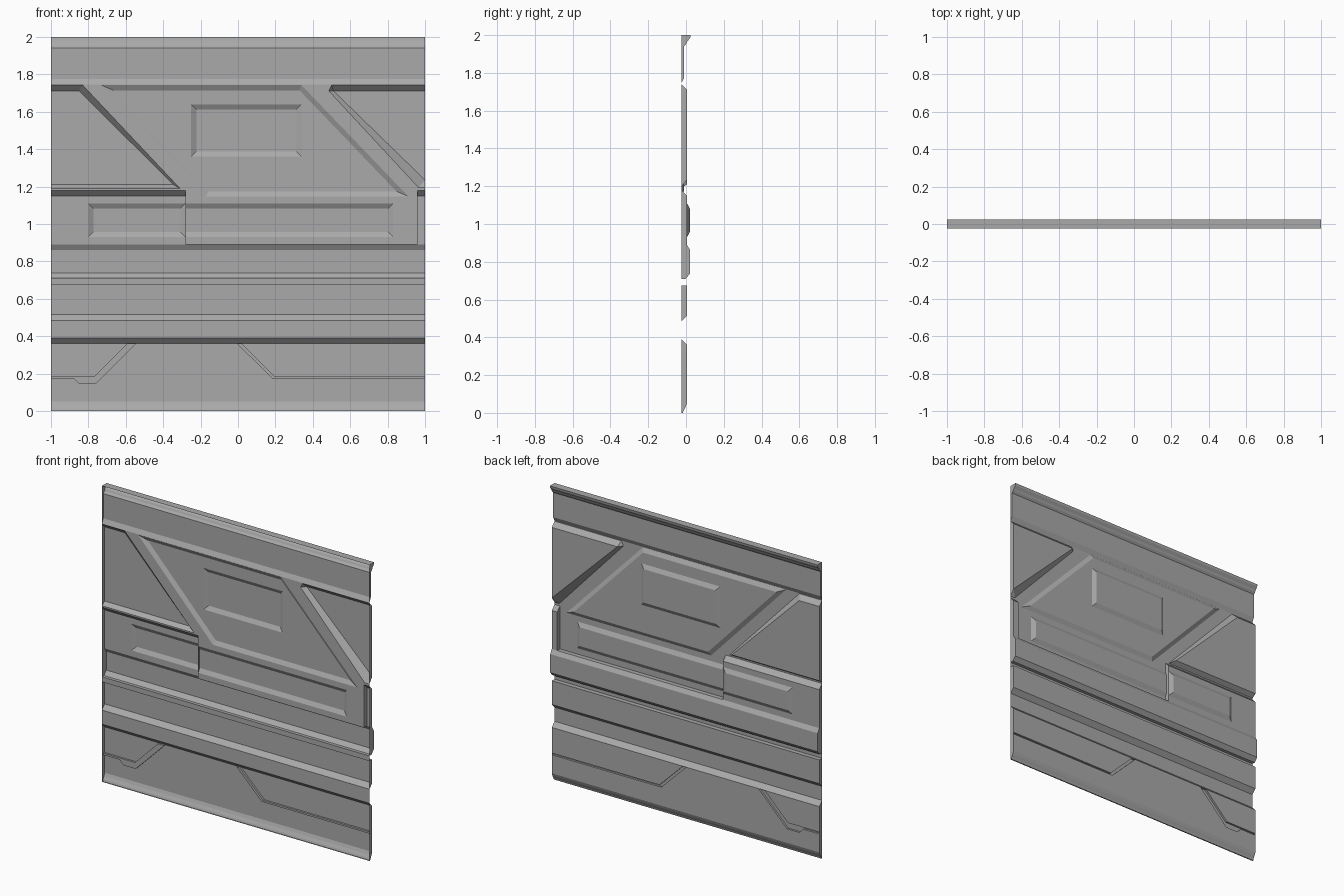
import bpy, bmesh
from mathutils import Vector

if "Cube" in bpy.data.objects:
    bpy.data.objects.remove(bpy.data.objects["Cube"])

FLOOR, PLATE = -0.025, 0.005
grey = bpy.data.materials.new("panel_grey")
grey.diffuse_color = (0.4, 0.4, 0.4, 1)
grey.use_nodes = True
grey.node_tree.nodes["Principled BSDF"].inputs["Base Color"].default_value = grey.diffuse_color


def add_face(bm, pts):
    """Face from points, ignoring repeated ones."""
    clean = []
    for p in pts:
        if all((Vector(p) - Vector(q)).length > 1e-5 for q in clean):
            clean.append(p)
    if len(clean) > 2:
        bm.faces.new([bm.verts.new(p) for p in clean])


def flat(bm, outline, y, holes=()):
    """Flat face facing y with optional holes."""
    if not holes:
        add_face(bm, [(x, y, z) for x, z in outline])
        return
    edges = []
    for loop in (outline, *holes):
        vs = [bm.verts.new((x, y, z)) for x, z in loop]
        edges += [bm.edges.new((vs[i - 1], vs[i])) for i in range(len(vs))]
    bmesh.ops.triangle_fill(bm, edges=edges, use_beauty=True, normal=(0, 1, 0))


def sides(bm, outer, inner, y0, y1, skip=()):
    """Sloped sides joining an outline at y0 to one at y1."""
    n = len(outer)
    for i in range(n):
        if i not in skip:
            j = (i + 1) % n
            (a, b), (c, d) = (outer[i], outer[j]), (inner[j], inner[i])
            add_face(bm, [(a[0], y0, a[1]), (b[0], y0, b[1]),
                          (c[0], y1, c[1]), (d[0], y1, d[1])])


def strip(bm, profile, faces=True):
    """Moulding along x from (z, y) points, closed at both ends."""
    for (z0, y0), (z1, y1) in zip(profile, profile[1:]):
        if faces:
            add_face(bm, [(-1, y0, z0), (1, y0, z0), (1, y1, z1), (-1, y1, z1)])
        if z1 > z0:
            for x in (-1, 1):
                add_face(bm, [(x, y0, z0), (x, y1, z1), (x, FLOOR, z1), (x, FLOOR, z0)])


def rect(x0, x1, z0, z1):
    return [(x0, z0), (x1, z0), (x1, z1), (x0, z1)]


def inset(poly, d):
    """Counter-clockwise outline moved inward by d."""
    out, n = [], len(poly)
    for i in range(n):
        p, a, b = Vector(poly[i]), Vector(poly[i - 1]), Vector(poly[(i + 1) % n])
        u, v = (p - a).normalized(), (b - p).normalized()
        nu, nv = Vector((-u.y, u.x)), Vector((-v.y, v.x))
        out.append(tuple(p + (nu + nv) * d / (1 + nu.dot(nv))))
    return out


def finish(bm, name):
    bmesh.ops.remove_doubles(bm, verts=bm.verts, dist=1e-5)
    bmesh.ops.dissolve_limit(bm, angle_limit=0.01, verts=bm.verts, edges=bm.edges)
    bm.normal_update()
    bmesh.ops.reverse_faces(bm, faces=[f for f in bm.faces if f.normal.y < -1e-4])
    me = bpy.data.meshes.new(name)
    bm.to_mesh(me)
    bm.free()
    me.materials.append(grey)
    bpy.context.collection.objects.link(bpy.data.objects.new(name, me))


def plate(name, outer, inner, y0, y1, holes=(), skip=()):
    bm = bmesh.new()
    sides(bm, outer, inner, y0, y1, skip)
    flat(bm, inner, y1, holes)
    finish(bm, name)


# Horizontal mouldings
mouldings = {
    "bottom_moulding": [(0, FLOOR), (0, -.017), (.012, -.013), (.03, -.003), (.05, PLATE)],
    "middle_mouldings": [(.36, PLATE), (.39, FLOOR), (.485, FLOOR), (.515, PLATE),
                         (.675, PLATE), (.675, FLOOR), (.71, FLOOR), (.71, -.003),
                         (.737, .022), (.862, .022), (.89, PLATE)],
    "top_moulding": [(1.745, FLOOR), (1.775, -.01), (1.942, -.01), (1.955, .002),
                     (1.968, .008), (1.985, .022), (2, .025), (2, FLOOR)],
}
for name, profile in mouldings.items():
    bm = bmesh.new()
    strip(bm, profile)
    finish(bm, name)

# Lower panel with two narrow grooves
left_up = [(-1, .187), (-.765, .187), (-.592, .36)]
left_low = [(-1, .175), (-.88, .175), (-.85, .145), (-.76, .145), (-.545, .36)]
right_up = [(.02, .36), (.195, .187), (1, .187)]
right_low = [(-.005, .36), (.182, .175), (1, .175)]
bm = bmesh.new()
strip(bm, [(.05, PLATE), (.175, PLATE), (.187, PLATE), (.36, PLATE)], faces=False)
flat(bm, left_up + [(-1, .36)], PLATE)
flat(bm, right_up + [(1, .36)], PLATE)
flat(bm, [(-1, .05), (1, .05)] + right_low[::-1] + left_low[::-1], PLATE)
for up, low in ((left_up, left_low), (right_up, right_low)):
    groove = low + up[::-1]
    sides(bm, groove, groove, PLATE, -.008)
    flat(bm, groove, -.008)
finish(bm, "lower_panel")

# Outlines in the middle zone
slant = [(-.17, 1.148), (.91, 1.148), (.34, 1.742), (-.73, 1.742)]
slant_in = inset(slant, .027)
window = rect(-.25, .34, 1.36, 1.64)
long_panel = rect(-.279, .83, .93, 1.11)
short_panel = rect(-.80, -.281, .93, 1.11)

# Recessed floor, with the wall below it
bm = bmesh.new()
flat(bm, [(-1, 1.745), (-1, 1.742), (-.83, 1.742), (-.31, 1.19), (-1, 1.19), (-1, 1.18),
          (-.28, 1.18), (-.28, .89), (.96, .89), (.96, 1.18), (1, 1.18), (1, 1.195),
          (.965, 1.195), (.485, 1.712), (.50, 1.742), (1, 1.742), (1, 1.745)],
     FLOOR, [slant, long_panel])
add_face(bm, [(-.28, FLOOR, .89), (.96, FLOOR, .89), (.96, PLATE, .89), (-.28, PLATE, .89)])
finish(bm, "recessed_floor")

# Slanted centre plate with its raised window
plate("slanted_plate", slant, slant_in, FLOOR, -.01, [window])
plate("window_panel", window, inset(window, .027), -.01, PLATE)

# Upper plates at each side
plate("upper_left_plate", [(-1, 1.19), (-.31, 1.19), (-.83, 1.742), (-1, 1.742)],
      [(-1, 1.21), (-.345, 1.21), (-.85, 1.712), (-1, 1.712)], FLOOR, PLATE)
plate("upper_right_plate",
      [(.50, 1.742), (.485, 1.712), (.965, 1.195), (1, 1.195), (1, 1.742)],
      [(.51, 1.712), (.51, 1.712), (1, 1.235), (1, 1.235), (1, 1.712)], FLOOR, PLATE)

# Side blocks and the raised panels beside them
plate("left_block", rect(-1, -.28, .89, 1.18), rect(-1, -.28, .89, 1.15),
      FLOOR, PLATE, [short_panel], skip=(0,))
plate("right_block", rect(.96, 1, .89, 1.18), rect(.96, 1, .89, 1.15),
      FLOOR, PLATE, skip=(0,))
plate("short_panel", short_panel, inset(short_panel, .027), PLATE, .02)
plate("long_panel", long_panel, rect(-.279, .803, .957, 1.083), FLOOR, -.01)
